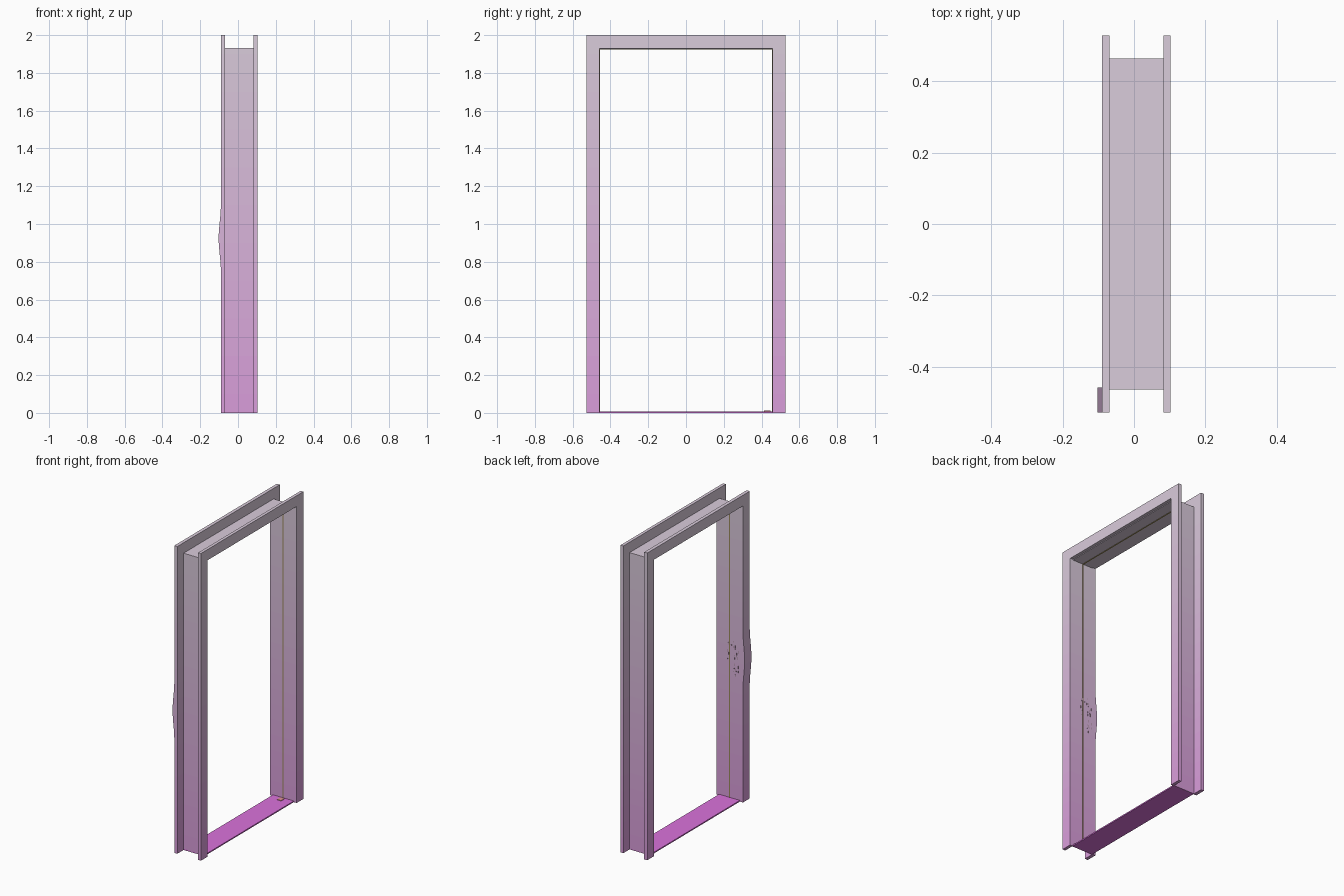
import bpy, bmesh, math, random
from mathutils import Vector

if "Cube" in bpy.data.objects:
    bpy.data.objects.remove(bpy.data.objects["Cube"])

random.seed(4)
TOP, BOTTOM = (0.70, 0.61, 0.71), (0.70, 0.33, 0.71)
BANDS = 20


def material(name, rgb):
    m = bpy.data.materials.new(name)
    m.diffuse_color = (*rgb, 1)
    m.use_nodes = True
    m.node_tree.nodes["Principled BSDF"].inputs["Base Color"].default_value = m.diffuse_color
    return m


fade = []
for i in range(BANDS):
    t = (i + 0.5) / BANDS
    fade.append(material(f"paint_{i}", [b + (a - b) * t for a, b in zip(TOP, BOTTOM)]))


def finish(name, bm, mats):
    bmesh.ops.recalc_face_normals(bm, faces=bm.faces)
    me = bpy.data.meshes.new(name)
    bm.to_mesh(me)
    bm.free()
    for m in mats:
        me.materials.append(m)
    ob = bpy.data.objects.new(name, me)
    bpy.context.collection.objects.link(ob)
    return ob


def portal(x0, x1, inner, outer, z_in, z_out):
    """Three-sided frame: a rectangle swept up, across and down with mitres."""
    bm = bmesh.new()
    rings = []
    for s, head in ((-1, 0), (-1, 1), (1, 1), (1, 0)):
        rings.append([bm.verts.new((x, s * y, z * head)) for x, y, z in (
            (x0, inner, z_in), (x1, inner, z_in), (x1, outer, z_out), (x0, outer, z_out))])
    for a, b in zip(rings, rings[1:]):
        for i in range(4):
            j = (i + 1) % 4
            bm.faces.new((a[i], a[j], b[j], b[i]))
    bm.faces.new(rings[0])
    bm.faces.new(rings[-1][::-1])
    return bm


def paint(bm):
    """Cut into level bands and fade the colour upward."""
    for k in range(1, 2 * BANDS):
        bmesh.ops.bisect_plane(bm, geom=bm.verts[:] + bm.edges[:] + bm.faces[:],
                               plane_co=(0, 0, k / BANDS), plane_no=(0, 0, 1))
    for f in bm.faces:
        z = f.calc_center_median().z
        f.material_index = min(BANDS - 1, int(z / 2 * BANDS))


def box(bm, centre, size):
    vs = bmesh.ops.create_cube(bm, size=1)["verts"]
    for v in vs:
        v.co = Vector([c * s for c, s in zip(v.co, size)]) + Vector(centre)
    return vs


# Casings on both sides of the wall
bm = portal(0.082, 0.102, 0.457, 0.527, 1.93, 2.0)
paint(bm)
finish("casing_back", bm, fade)

bm = portal(-0.09, -0.068, 0.457, 0.527, 1.93, 2.0)
paint(bm)
# Damaged stretch of one leg swells outward
for v in bm.verts:
    if v.co.y < 0 and v.co.x < -0.08 and 0.74 < v.co.z < 1.11:
        v.co.x -= 0.0125 * (0.5 + 0.5 * math.cos(math.pi * (v.co.z - 0.925) / 0.185))
finish("casing_front", bm, fade)

# Thin jamb lining between the casings
bm = portal(-0.068, 0.082, 0.457, 0.463, 1.926, 1.932)
paint(bm)
finish("jamb_lining", bm, fade)

# Narrow seal strip round the opening
bm = portal(0.002, 0.008, 0.4545, 0.458, 1.9235, 1.928)
finish("seal_strip", bm, [material("seal", (0.32, 0.25, 0.1))])

# Threshold plate
bm = bmesh.new()
box(bm, (0.007, 0, 0.004), (0.15, 0.926, 0.008))
finish("threshold", bm, [material("threshold_paint", (0.70, 0.17, 0.71))])

# Small chip lying on the threshold
bm = bmesh.new()
box(bm, (0.007, 0.43, 0.0095), (0.03, 0.035, 0.004))
finish("loose_chip", bm, [material("chip", (0.75, 0.3, 0.3))])

# Splinters on the damaged jamb
bm = bmesh.new()
for _ in range(28):
    z = random.uniform(0.8, 1.03)
    h = random.uniform(0.005, 0.02)
    box(bm, (random.uniform(-0.06, 0.025), -0.4565, z), (0.0025, 0.003, h))
finish("splinters", bm, [material("splinter", (0.4, 0.27, 0.33))])
